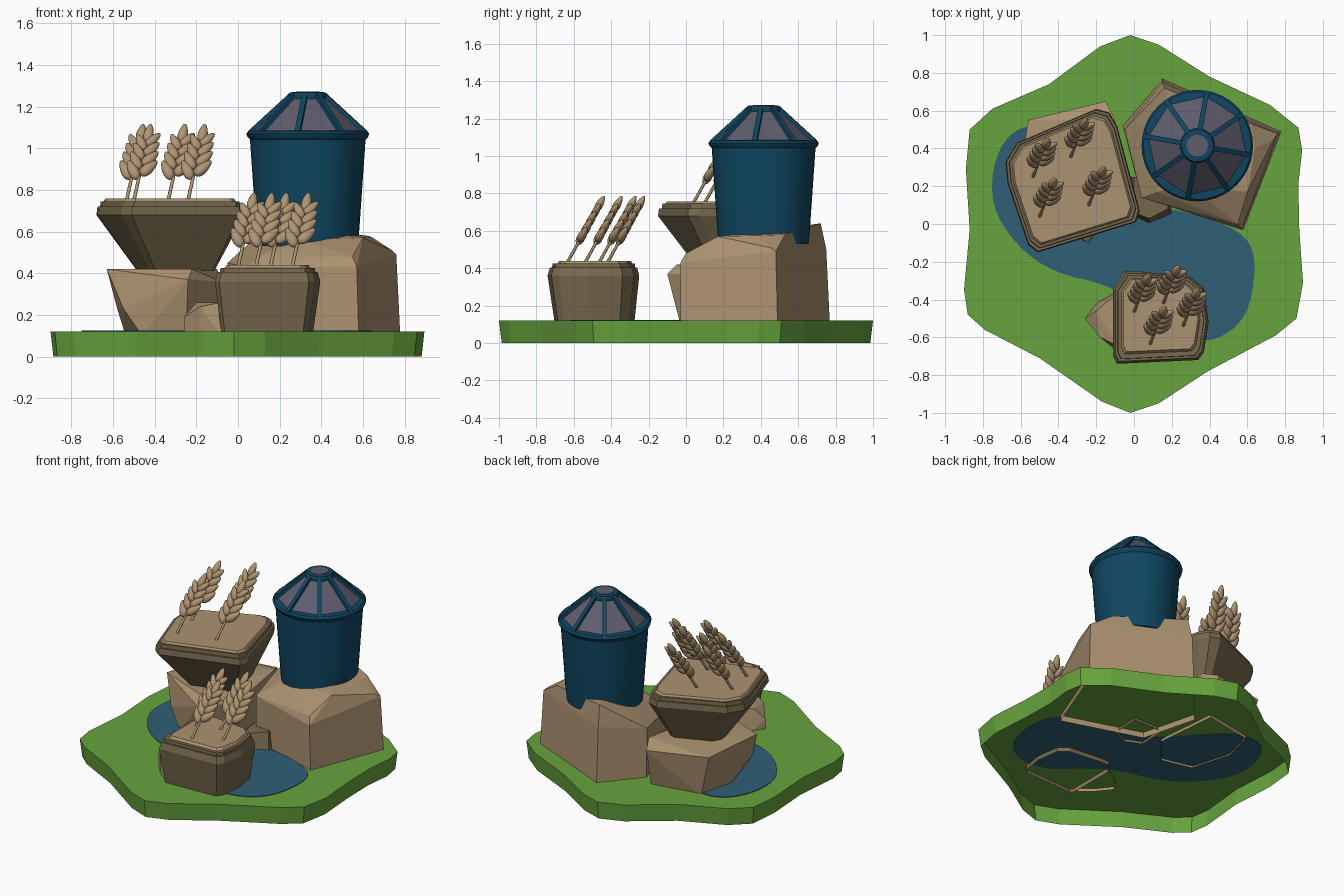
import bpy, bmesh, math
from mathutils import Vector, Matrix

if "Cube" in bpy.data.objects:
    bpy.data.objects.remove(bpy.data.objects["Cube"])


def material(name, rgb):
    m = bpy.data.materials.new(name)
    m.diffuse_color = (*rgb, 1)
    m.use_nodes = True
    m.node_tree.nodes["Principled BSDF"].inputs["Base Color"].default_value = m.diffuse_color
    return m


GREEN = material("grass_green", (0.135, 0.37, 0.047))
WATER = material("water_blue", (0.028, 0.115, 0.18))
SAND = material("sand_stone", (0.41, 0.29, 0.165))
BROWN = material("olive_brown", (0.185, 0.142, 0.075))
WHEAT = material("wheat_tan", (0.43, 0.30, 0.17))
NAVY = material("silo_blue", (0.005, 0.062, 0.12))
PANE = material("pane_grey", (0.115, 0.11, 0.155))


def finish(name, bm, mat, smooth=None):
    bmesh.ops.recalc_face_normals(bm, faces=bm.faces)
    me = bpy.data.meshes.new(name)
    bm.to_mesh(me)
    bm.free()
    ob = bpy.data.objects.new(name, me)
    bpy.context.collection.objects.link(ob)
    me.materials.append(mat)
    if smooth:
        bpy.context.view_layer.objects.active = ob
        ob.select_set(True)
        bpy.ops.object.shade_smooth_by_angle(angle=math.radians(smooth))
        ob.select_set(False)
    return ob


def slab(name, outline, z0, z1, mat, inset=1.0, bottom=True):
    bm = bmesh.new()
    lo = [bm.verts.new((x * inset, y * inset, z0)) for x, y in outline]
    hi = [bm.verts.new((x, y, z1)) for x, y in outline]
    n = len(outline)
    for i in range(n):
        j = (i + 1) % n
        bm.faces.new((lo[i], lo[j], hi[j], hi[i]))
    bm.faces.new(hi)
    if bottom:
        bm.faces.new(lo[::-1])
    ob = finish(name, bm, mat)
    return ob


def chaikin(pts, times=2):
    for _ in range(times):
        out = []
        for i, (x, y) in enumerate(pts):
            u, v = pts[(i + 1) % len(pts)]
            out += [(.75 * x + .25 * u, .75 * y + .25 * v), (.25 * x + .75 * u, .25 * y + .75 * v)]
        pts = out
    return pts


def rock(name, points, mat, open_bottom=True):
    """Faceted rock: convex hull of a few corner points, open underneath."""
    bm = bmesh.new()
    for p in points:
        bm.verts.new(p)
    r = bmesh.ops.convex_hull(bm, input=bm.verts)
    loose = [g for g in set(r["geom_interior"] + r["geom_unused"]) if isinstance(g, bmesh.types.BMVert)]
    bmesh.ops.delete(bm, geom=loose, context='VERTS')
    bmesh.ops.dissolve_limit(bm, angle_limit=math.radians(3), verts=bm.verts, edges=bm.edges)
    bmesh.ops.recalc_face_normals(bm, faces=bm.faces)
    zmin = min(v.co.z for v in bm.verts)
    under = [f for f in bm.faces if f.normal.z < -.9 and f.calc_center_median().z < zmin + .02]
    if open_bottom:
        bmesh.ops.delete(bm, geom=under, context='FACES_ONLY')
    return finish(name, bm, mat)


def ring(pts, z, s=1.0, c=None):
    """Outline at height z, scaled about its middle."""
    c = c or (sum(p[0] for p in pts) / len(pts), sum(p[1] for p in pts) / len(pts))
    return [(c[0] + (x - c[0]) * s, c[1] + (y - c[1]) * s, z) for x, y in pts]


# grass island, a hollow tray open underneath
island = [(-.02, 1), (.13, .95), (.40, .78), (.72, .63), (.87, .51), (.89, .39), (.87, .21), (.875, -.03),
          (.895, -.31), (.86, -.5), (.75, -.59), (.39, -.78), (.13, -.95), (-.02, -1), (-.17, -.94),
          (-.5, -.71), (-.79, -.56), (-.88, -.48), (-.9, -.35), (-.87, -.03), (-.89, .29), (-.87, .5),
          (-.75, .61), (-.45, .74), (-.18, .94)]
slab("grass_island", island, 0, .12, GREEN, .985, bottom=False)

# pond
pond = [(-.62, .52), (-.74, .36), (-.76, .1), (-.62, -.12), (-.42, -.26), (-.14, -.32), (.05, -.45), (.2, -.6),
        (.42, -.63), (.6, -.5), (.65, -.22), (.6, -.06), (.4, .03), (.2, .08), (-.05, .12), (-.25, .35), (-.42, .52)]
slab("pond", chaikin(pond), .117, .124, WATER)

# big stone carrying the silo
rock("silo_stone", [
    (.58, -.03, .08), (.78, .49, .08), (.15, .77, .08), (-.06, .52, .08), (.04, .14, .08),
    (.57, -.03, .43), (.55, .0, .48), (.76, .48, .49), (.74, .45, .51), (.15, .75, .5), (.16, .72, .64),
    (-.05, .5, .45), (.04, .14, .43), (.12, .17, .49), (.6, .17, .57), (.64, .4, .575), (.3, .2, .56),
    (.62, .53, .58), (.1, .55, .57)], SAND)
rock("stone_ledge", [(-.03, .05, .1), (.08, 0, .1), (.2, .05, .1), (.2, .25, .1), (-.02, .25, .1),
                     (.0, .06, .2), (.08, .03, .22), (.18, .08, .24), (.18, .25, .24), (.0, .25, .22)], BROWN)

# stacked stones on the left: pale foot, brown bowl, pale cap
rock("left_foot_stone", [
    (-.46, .02, .1), (-.25, -.03, .1), (-.1, .15, .1), (-.14, .58, .1), (-.48, .52, .1), (-.54, .3, .1),
    (-.55, .05, .23), (-.24, -.1, .37), (-.22, -.05, .42), (-.63, .12, .42), (-.58, .2, .23), (-.56, .55, .4),
    (-.15, .65, .38), (-.1, .55, .42), (-.08, .1, .36)], SAND)
left = [(-.68, .33), (-.62, .43), (-.2, .61), (-.13, .59), (-.09, .52), (.03, .07), (.01, .01), (-.51, -.15),
        (-.56, -.11), (-.67, .22)]
rock("left_bowl_stone", ring(left, .41, .52, (-.27, .28)) + ring(left, .68) + ring(left, .72, .985),
     BROWN, open_bottom=False)
rock("left_lip", ring(left, .71, .95) + ring(left, .745, .94), BROWN, open_bottom=False)
rock("left_cap", ring(left, .735, .92, (-.35, .24)) + ring(left, .758, .87, (-.35, .24)), SAND, open_bottom=False)

# front stone with its cap and a small pale neighbour
front = [(-.11, -.7), (-.09, -.74), (.34, -.72), (.37, -.68), (.395, -.52), (.37, -.34), (.3, -.28), (.02, -.25),
         (-.05, -.25), (-.11, -.34)]
rock("front_stone", ring(front, .09, .86, (.12, -.45)) + ring(front, .36) + ring(front, .405, .95), BROWN)
rock("front_lip", ring(front, .39, .91) + ring(front, .425, .9), BROWN, open_bottom=False)
rock("front_cap", ring(front, .41, .86, (.14, -.47)) + ring(front, .44, .78, (.14, -.45)), SAND, open_bottom=False)
rock("side_pebble", [(-.26, -.5, .1), (-.2, -.42, .1), (-.08, -.35, .1), (-.08, -.68, .1), (-.18, -.6, .1),
                     (-.26, -.5, .19), (-.2, -.46, .26), (-.08, -.36, .26), (-.08, -.65, .26), (-.18, -.6, .24)], SAND)

# silo: turned body with rim
CX, CY = .335, .415


def turned(name, profile, mat, segs=40, smooth=40, turn=0.0):
    bm = bmesh.new()
    rows = [[bm.verts.new((CX + r * math.cos(turn + math.tau * i / segs), CY + r * math.sin(turn + math.tau * i / segs), z))
             for i in range(segs)] for r, z in profile]
    for a, b in zip(rows, rows[1:]):
        for i in range(segs):
            j = (i + 1) % segs
            bm.faces.new((a[i], a[j], b[j], b[i]))
    bm.faces.new(rows[0][::-1])
    bm.faces.new(rows[-1])
    return finish(name, bm, mat, smooth)


turned("silo_body", [(.242, .53), (.278, 1.05)], NAVY)
turned("silo_rim", [(.275, 1.04), (.29, 1.055), (.295, 1.07), (.285, 1.083), (.265, 1.085)], NAVY)

# glazed roof: eight flat panes, ribs and top ring
T0 = math.radians(80)
turned("roof_panes", [(.275, 1.075), (.075, 1.255)], PANE, 8, None, T0)
turned("roof_ring", [(.088, 1.235), (.092, 1.255), (.085, 1.268), (.07, 1.27)], NAVY, 24)
turned("roof_top_pane", [(.057, 1.266), (.057, 1.273)], PANE, 24)
bm = bmesh.new()
for k in range(8):
    d = Vector((math.cos(T0 + k * math.pi / 4), math.sin(T0 + k * math.pi / 4), 0))
    a = Vector((CX, CY, 1.075)) + d * .28
    b = Vector((CX, CY, 1.257)) + d * .078
    x = (b - a).normalized()
    y = x.cross(d).normalized()
    z = x.cross(y)
    rot = Matrix((x, y, z)).transposed().to_4x4()
    bmesh.ops.create_cube(bm, size=1, matrix=Matrix.Translation((a + b) / 2) @ rot
                          @ Matrix.Diagonal(((b - a).length, .026, .024, 1)))
finish("roof_ribs", bm, NAVY)


# wheat: leaning stem with paired plump grains
def wheat(name, base, lean=Vector((.08, .2, .36)), size=1.0):
    bm = bmesh.new()
    base = Vector(base)
    lean = lean * size
    up = lean.normalized()
    side = Vector((1, 0, 0))
    side = (side - up * side.dot(up)).normalized()
    nrm = side.cross(up)
    L = lean.length
    frame = Matrix((side, -nrm, up)).transposed().to_4x4()
    place = Matrix.Translation(base) @ frame
    bmesh.ops.create_cone(bm, cap_ends=True, segments=8, radius1=.009, radius2=.006, depth=L * .9,
                          matrix=place @ Matrix.Translation((0, 0, L * .4)))

    def grain(x, z, tilt, s=1.0):
        vs = bmesh.ops.create_uvsphere(bm, u_segments=12, v_segments=8, radius=1)["verts"]
        for v in vs:  # pointed outer end
            k = 1 - .3 * v.co.z
            v.co = Vector((v.co.x * .026 * k, v.co.y * .022 * k, v.co.z * .056)) * s
        bmesh.ops.transform(bm, verts=vs, matrix=place @ Matrix.Translation((x, 0, z)) @ Matrix.Rotation(tilt, 4, 'Y'))

    for i in range(4):
        for sgn in (-1, 1):
            grain(sgn * (.037 - .003 * i), L * (.42 + .125 * i + .03 * sgn), sgn * .6, 1 - .05 * i)
    grain(0, L * .9, 0, .9)
    finish(name, bm, WHEAT, 60)


for i, (x, y) in enumerate([(-.535, .25), (-.335, .355), (-.5, .04), (-.24, .1)]):
    wheat(f"left_wheat_{i + 1}", (x, y, .75))
for i, (x, y) in enumerate([(0, -.465), (.155, -.42), (.26, -.54), (.085, -.635)]):
    wheat(f"front_wheat_{i + 1}", (x, y, .43), size=.97)
